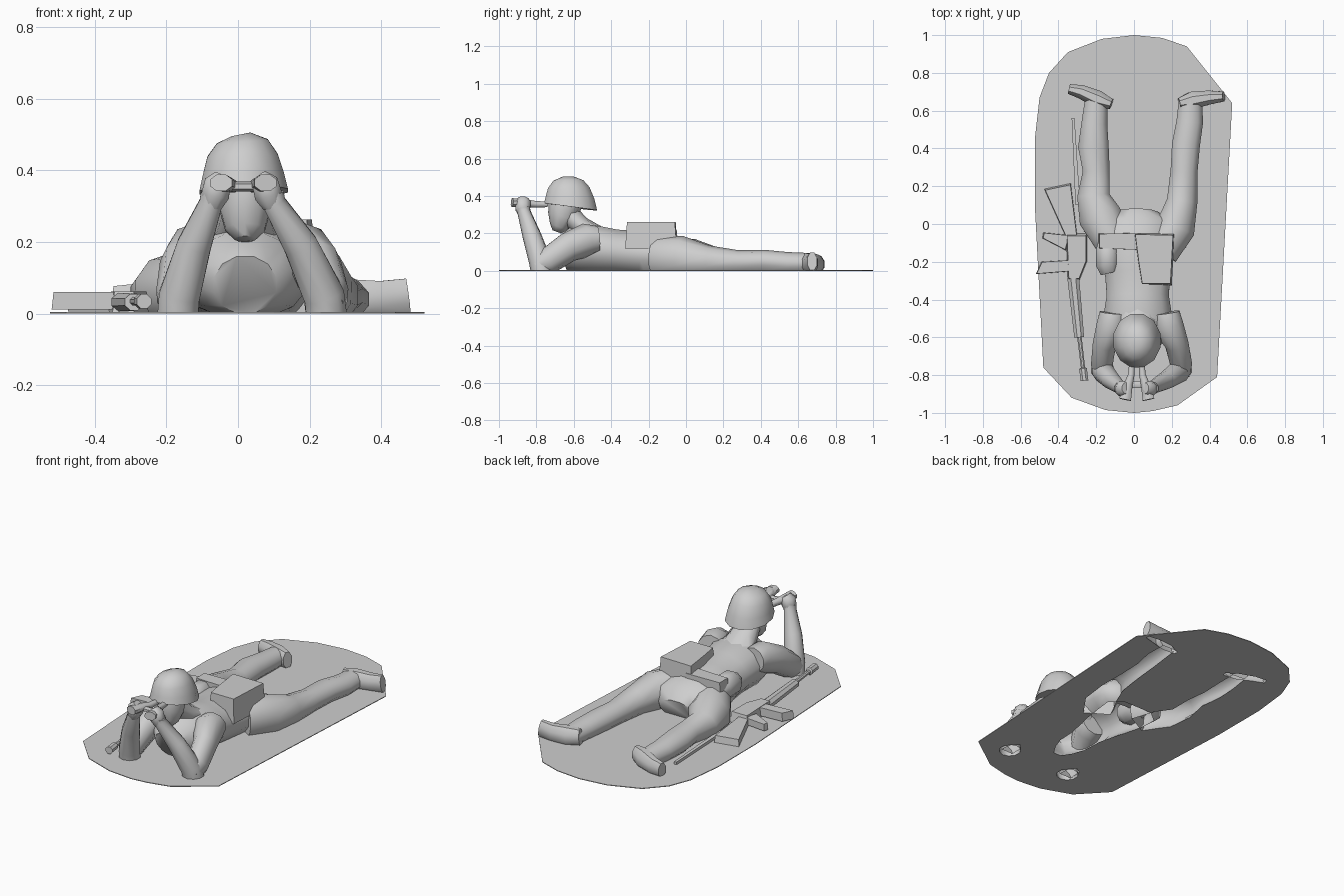
import bpy, bmesh, math
from mathutils import Vector

cube = bpy.data.objects.get("Cube")
if cube:
    bpy.data.objects.remove(cube, do_unlink=True)

grey = bpy.data.materials.new("plain_grey")
grey.use_nodes = True
GREY = (0.62, 0.62, 0.62, 1)
grey.diffuse_color = GREY
for node in grey.node_tree.nodes:
    if node.type == 'BSDF_PRINCIPLED':
        node.inputs["Base Color"].default_value = GREY


def finish(name, bm):
    bmesh.ops.recalc_face_normals(bm, faces=bm.faces[:])
    mesh = bpy.data.meshes.new(name)
    bm.to_mesh(mesh)
    bm.free()
    mesh.materials.append(grey)
    obj = bpy.data.objects.new(name, mesh)
    bpy.context.scene.collection.objects.link(obj)
    return obj


def smooth(obj, degrees=50):
    bpy.ops.object.select_all(action='DESELECT')
    obj.select_set(True)
    bpy.context.view_layer.objects.active = obj
    bpy.ops.object.shade_smooth_by_angle(angle=math.radians(degrees))


def tube(name, stations, sides=10):
    """Loft elliptical rings through stations (x, y, z, half width, half height)."""
    bm = bmesh.new()
    centres = [Vector(s[:3]) for s in stations]
    run = (centres[-1] - centres[0]).normalized()
    ref = Vector((0, 1, 0)) if abs(run.z) > 0.75 else Vector((0, 0, 1))
    rings = []
    for i, (c, s) in enumerate(zip(centres, stations)):
        t = (centres[min(i + 1, len(centres) - 1)] - centres[max(i - 1, 0)]).normalized()
        side = t.cross(ref).normalized()
        up = side.cross(t)
        ring = []
        for k in range(sides):
            a = math.tau * (k + 0.5) / sides
            ring.append(bm.verts.new(c + side * s[3] * math.cos(a) + up * s[4] * math.sin(a)))
        rings.append(ring)
    for lo, hi in zip(rings, rings[1:]):
        for k in range(sides):
            j = (k + 1) % sides
            bm.faces.new((lo[k], lo[j], hi[j], hi[k]))
    bm.faces.new(rings[0])
    bm.faces.new(rings[-1])
    return finish(name, bm)


def plate(name, outline, z0, z1, shrink=1.0):
    """Extrude an outline upward, with an optional narrower top."""
    bm = bmesh.new()
    mid = sum((Vector(p) for p in outline), Vector((0, 0))) / len(outline)
    low = [bm.verts.new((x, y, z0)) for x, y in outline]
    high = []
    for p in outline:
        q = mid + (Vector(p) - mid) * shrink
        high.append(bm.verts.new((q.x, q.y, z1)))
    bm.faces.new(low)
    bm.faces.new(high)
    for i in range(len(low)):
        j = (i + 1) % len(low)
        bm.faces.new((low[i], low[j], high[j], high[i]))
    return finish(name, bm)


# Ground sheet with rounded ends
base = plate("ground_base", [
    (-.45, .8), (-.35, .91), (-.17, .98), (0, 1), (.15, .985), (.28, .94),
    (.52, .64), (.44, -.81), (.23, -.96), (.1, -.99), (0, -1), (-.15, -.985),
    (-.33, -.92), (-.48, -.76), (-.525, .1), (-.525, .45), (-.5, .67)], 0, .004)

grounded = []

# Torso lying face down
grounded.append(tube("torso", [
    (.02, -.67, .08, .09, .09), (.02, -.6, .11, .16, .125), (.02, -.5, .115, .19, .135),
    (.02, -.38, .1, .17, .125), (.02, -.25, .09, .18, .125), (.01, -.1, .08, .21, .125),
    (.01, 0, .06, .21, .11), (.01, .06, .04, .12, .07)], 12))

# Legs
grounded.append(tube("right_leg", [
    (-.11, -.1, .07, .1, .11), (-.18, .04, .06, .12, .11), (-.215, .15, .05, .09, .08),
    (-.2, .28, .045, .075, .065), (-.215, .41, .05, .085, .062),
    (-.21, .53, .04, .072, .06), (-.2, .66, .04, .062, .055)]))
grounded.append(tube("left_leg", [
    (.14, -.15, .07, .1, .12), (.22, -.02, .065, .11, .12), (.255, .12, .05, .085, .085),
    (.265, .28, .045, .075, .065), (.275, .42, .05, .078, .062),
    (.295, .54, .04, .074, .06), (.3, .66, .04, .065, .055)]))

# Boots turned outward
grounded.append(tube("right_boot", [
    (-.12, .635, .045, .03, .05), (-.19, .66, .04, .05, .06),
    (-.28, .7, .035, .04, .052), (-.345, .715, .035, .028, .045)], 8))
grounded.append(tube("left_boot", [
    (.24, .64, .045, .03, .05), (.31, .655, .04, .05, .06),
    (.4, .67, .04, .04, .055), (.475, .675, .05, .028, .052)], 8))

# Arms propped on the elbows
for side, shoulder, mid, elbow, wrist in (
        ("right", -.11, -.155, -.17, -.075),
        ("left", .17, .225, .25, .1)):
    grounded.append(tube(side + "_upper_arm", [
        (shoulder, -.47, .17, .075, .07), (shoulder * 1.05, -.53, .165, .085, .09),
        (mid, -.63, .125, .065, .08), (elbow, -.74, .05, .06, .07),
        (elbow, -.8, .02, .045, .05)]))
    grounded.append(tube(side + "_forearm", [
        (elbow, -.765, -.03, .06, .06), (elbow * .96, -.78, .05, .06, .06),
        ((elbow + wrist) / 2, -.825, .19, .05, .05), (wrist, -.865, .31, .034, .036),
        (wrist, -.87, .34, .03, .034)]))
    sign = -1 if side == "right" else 1
    # Hand curled round the eyepiece barrel
    smooth(tube(side + "_hand", [
        (wrist * .95, -.865, .3, .028, .032), (wrist * .85, -.872, .33, .042, .042),
        (wrist * .75, -.872, .365, .04, .045), (wrist * .6, -.87, .385, .022, .03)], 8))
    smooth(tube(side + "_lens_barrel", [
        (.015 + sign * .026, -.74, .355, .016, .016),
        (.015 + sign * .03, -.8, .355, .019, .019),
        (.015 + sign * .045, -.85, .36, .025, .022),
        (.015 + sign * .062, -.93, .365, .034, .025)], 8))

smooth(tube("lens_bridge", [(-.03, -.85, .355, .02, .014), (.06, -.85, .355, .02, .014)], 6))

# Neck, head and helmet
smooth(tube("neck", [(.02, -.47, .19, .11, .05), (.02, -.56, .235, .085, .055),
                     (.02, -.64, .31, .06, .06)]))
smooth(tube("head", [(.02, -.69, .208, .03, .025), (.02, -.68, .235, .058, .05),
                     (.02, -.66, .29, .074, .08), (.02, -.645, .36, .078, .09),
                     (.015, -.63, .41, .07, .08)]))
helmet = tube("helmet", [(.016, -.617, .34, .128, .147), (.015, -.62, .385, .118, .136),
                         (.013, -.627, .44, .102, .116), (.012, -.63, .48, .074, .084),
                         (.008, -.63, .5, .028, .036)], 12)
for v in helmet.data.vertices:
    # Tip the brim down toward the nape
    v.co.z -= .2 * (v.co.y + .617) * (.5 - v.co.z) / .16
smooth(helmet)

# Waist pack, belt and hip pouch
smooth(plate("waist_pack", [(.04, -.325), (.2, -.325), (.215, -.05), (.0, -.045),
                            (.02, -.2)], .12, .262, .93), 30)
smooth(plate("back_belt", [(-.19, -.13), (.04, -.14), (.04, -.045), (-.19, -.05)],
             .11, .215, .94), 30)
smooth(tube("hip_pouch", [(-.13, -.26, .14, .05, .05), (-.14, -.22, .14, .065, .075),
                          (-.14, -.13, .14, .065, .075), (-.14, -.09, .14, .05, .05)], 8))

# Rifle laid flat beside the body
smooth(plate("rifle_stock", [(-.475, .185), (-.335, .215), (-.3, -.07), (-.36, -.07)],
             .006, .045, .95), 30)
smooth(plate("rifle_receiver", [(-.36, -.05), (-.25, -.05), (-.25, -.2), (-.29, -.3),
                                (-.35, -.3)], .004, .062, .9), 30)
smooth(plate("rifle_magazine", [(-.33, -.19), (-.49, -.2), (-.52, -.265), (-.33, -.25)],
             .012, .06, .95), 30)
smooth(plate("rifle_grip", [(-.34, -.06), (-.48, -.045), (-.485, -.075), (-.36, -.14)],
             .012, .05, .93), 30)
smooth(tube("rifle_handguard", [(-.322, -.28, .032, .034, .028),
                                (-.29, -.6, .032, .028, .025)], 8), 30)
smooth(tube("rifle_barrel", [(-.29, -.59, .034, .013, .013), (-.27, -.76, .034, .012, .012),
                             (-.27, -.765, .034, .022, .022),
                             (-.262, -.83, .034, .022, .022)], 8), 30)
smooth(plate("rifle_sling", [(-.33, .56), (-.315, .56), (-.285, .1), (-.31, .1)], .004, .02), 30)

# Open the sheet where the body rests on it
for cutter in grounded:
    before = base.data.copy()
    mod = base.modifiers.new("opening", 'BOOLEAN')
    mod.operation = 'DIFFERENCE'
    mod.solver = 'EXACT'
    mod.object = cutter
    bpy.context.view_layer.objects.active = base
    bpy.ops.object.modifier_apply(modifier=mod.name)
    if not base.data.polygons or max(v.co.y for v in base.data.vertices) < .95:
        base.data = before

# Trim the body parts level with the ground
for obj in grounded:
    bm = bmesh.new()
    bm.from_mesh(obj.data)
    bmesh.ops.bisect_plane(bm, geom=bm.verts[:] + bm.edges[:] + bm.faces[:],
                           plane_co=(0, 0, 0), plane_no=(0, 0, 1), clear_inner=True)
    bm.to_mesh(obj.data)
    bm.free()
    smooth(obj)
